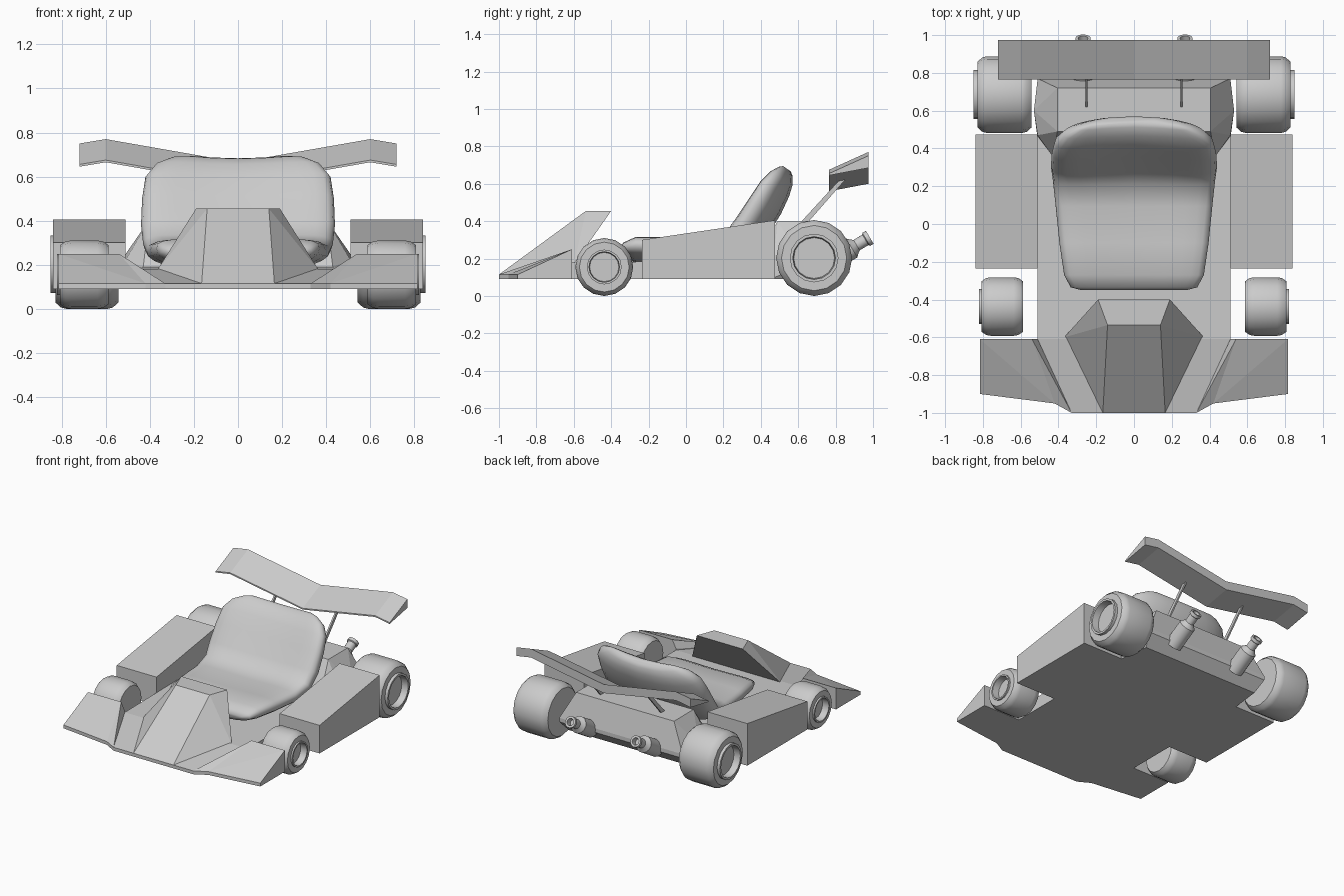
import bpy, bmesh
from math import sin, cos, pi, radians, copysign
from mathutils import Vector

if "Cube" in bpy.data.objects:
    bpy.data.objects.remove(bpy.data.objects["Cube"])


def finish(name, bm, pair=False, smooth=None):
    bmesh.ops.recalc_face_normals(bm, faces=bm.faces)
    me = bpy.data.meshes.new(name)
    bm.to_mesh(me)
    bm.free()
    ob = bpy.data.objects.new(name, me)
    bpy.context.collection.objects.link(ob)
    if smooth:
        bpy.ops.object.select_all(action='DESELECT')
        ob.select_set(True)
        bpy.context.view_layer.objects.active = ob
        bpy.ops.object.shade_smooth_by_angle(angle=radians(smooth))
    if pair:
        ob.modifiers.new("mirror", 'MIRROR')
    return ob


def hull(name, pts, pair=False, floor=None):
    """Convex faceted solid; pair=True copies it across x, otherwise it spans x."""
    pts = list(pts)
    if floor is not None:
        pts += [(x, y, floor) for x, y, z in pts]
    if not pair:
        pts += [(-x, y, z) for x, y, z in pts]
    bm = bmesh.new()
    for p in pts:
        bm.verts.new(p)
    bmesh.ops.remove_doubles(bm, verts=bm.verts, dist=1e-4)
    bmesh.ops.convex_hull(bm, input=bm.verts)
    bmesh.ops.delete(bm, geom=[v for v in bm.verts if not v.link_faces], context='VERTS')
    bmesh.ops.dissolve_limit(bm, angle_limit=radians(1), verts=bm.verts, edges=bm.edges)
    return finish(name, bm, pair)


def loft(name, rings, pair=False, smooth=35):
    bm = bmesh.new()
    rows = [[bm.verts.new(p) for p in r] for r in rings]
    n = len(rows[0])
    for a, b in zip(rows, rows[1:]):
        for i in range(n):
            bm.faces.new((a[i], a[(i + 1) % n], b[(i + 1) % n], b[i]))
    bm.faces.new(rows[0])
    bm.faces.new(rows[-1])
    return finish(name, bm, pair, smooth)


def lathe(name, origin, axis, profile, n=16):
    """Turned part: profile is (distance along axis, radius)."""
    o, a = Vector(origin), Vector(axis).normalized()
    u = a.orthogonal().normalized()
    v = a.cross(u)
    rings = [[o + a * d + (u * cos(2 * pi * i / n) + v * sin(2 * pi * i / n)) * r
              for i in range(n)] for d, r in profile]
    return loft(name, rings, pair=True)


F = 0.09  # underside height

# flat tub and side pods
hull("chassis_floor", [(.51, -.61, .18), (.51, .47, .19)], floor=F)
hull("side_pod", [(x, y, z) for x in (.51, .84)
                  for y, z in ((-.235, .30), (.475, .405))], pair=True, floor=F)

# sloping nose deck with wedge wings either side
hull("nose_deck", [(.33, -1, .115), (.51, -.61, .18)], floor=F)
hull("nose_blend", [(.33, -1, .115), (.42, -.95, .115), (.54, -.61, .25), (.51, -.61, .19)],
     pair=True, floor=F)
hull("front_wing", [(.42, -.95, .115), (.815, -.90, .115), (.815, -.61, .25), (.54, -.61, .25)],
     pair=True, floor=F)

# raised faceted cowl with an overhanging back
hull("nose_cowl", [(.165, -1, .115), (.14, -.535, .455), (.19, -.40, .455), (.37, -.60, .17)])

# engine cover
hull("engine_cover", [(.405, .49, .40), (.405, .72, .40), (.43, .36, .19), (.51, .47, .22),
                      (.53, .60, .22), (.51, .77, .20), (.53, .60, .15), (.51, .77, .17),
                      (.48, .70, F), (.51, .45, F)])

# wheels: tread with bevelled shoulders, rim lip and recessed hub
for name, y, R, x0, x1, lip, rim in (("front_wheel", -.437, .155, .587, .808, .82, .093),
                                     ("rear_wheel", .685, .203, .543, .828, .85, .13)):
    lathe(name, (0, y, R), (1, 0, 0), [
        (x0, R * .6), (x0, R * .86), (x0 + .025, R * .97), (x0 + .05, R), (x1 - .05, R),
        (x1 - .025, R * .97), (x1, R * .86), (x1, rim), (lip, rim), (lip, rim * .88),
        (lip - .05, rim * .84)])

# exhausts: flared base, narrow neck, open tip
lathe("exhaust", (.27, .74, .17), (0, .86, .51), [
    (0, .06), (.17, .06), (.185, .045), (.20, .033), (.255, .033), (.26, .041),
    (.282, .041), (.282, .026), (.24, .024)], 14)

# rear wing: wedge section with shallow V and drooped tips
section = [(.765, .57), (.765, .56), (.975, .60), (.975, .665)]
loft("rear_wing", [[(x, y, z + dz) for y, z in section]
                   for x, dz in ((-.72, .085), (-.6, .105), (0, 0), (.6, .105), (.72, .085))],
     smooth=None)

# wing struts
hull("wing_strut", [(x, y, z) for x in (.245, .257) for y, z in
                    ((.60, .38), (.64, .38), (.85, .62), (.82, .62))], pair=True)

# seat: rounded section swept along an L, sides bowed towards the sitter
stations = [  # y, z, tilt, half width, half thickness, bow
    (-.350, .245, 0, .28, .015, .01), (-.335, .245, 0, .335, .040, .02),
    (-.27, .25, 0, .37, .065, .03), (-.10, .245, 0, .395, .070, .03),
    (.10, .24, 5, .415, .070, .03), (.25, .265, 30, .43, .080, .04),
    (.34, .36, 60, .44, .090, .05), (.42, .48, 64, .435, .085, .06),
    (.475, .575, 62, .42, .075, .06), (.51, .63, 58, .375, .060, .05),
    (.535, .665, 55, .30, .035, .04), (.543, .678, 55, .24, .015, .03)]


def power(v, e=.6):
    return copysign(abs(v) ** e, v)


rings = []
for y, z, tilt, w, t, bow in stations:
    ny, nz = -sin(radians(tilt)), cos(radians(tilt))
    ring = []
    for i in range(24):
        a = 2 * pi * i / 24
        s = power(cos(a))
        d = t * power(sin(a), .75) + bow * (s * s - .2)
        ring.append((w * s, y + ny * d, z + nz * d))
    rings.append(ring)
loft("seat", rings, smooth=60)
